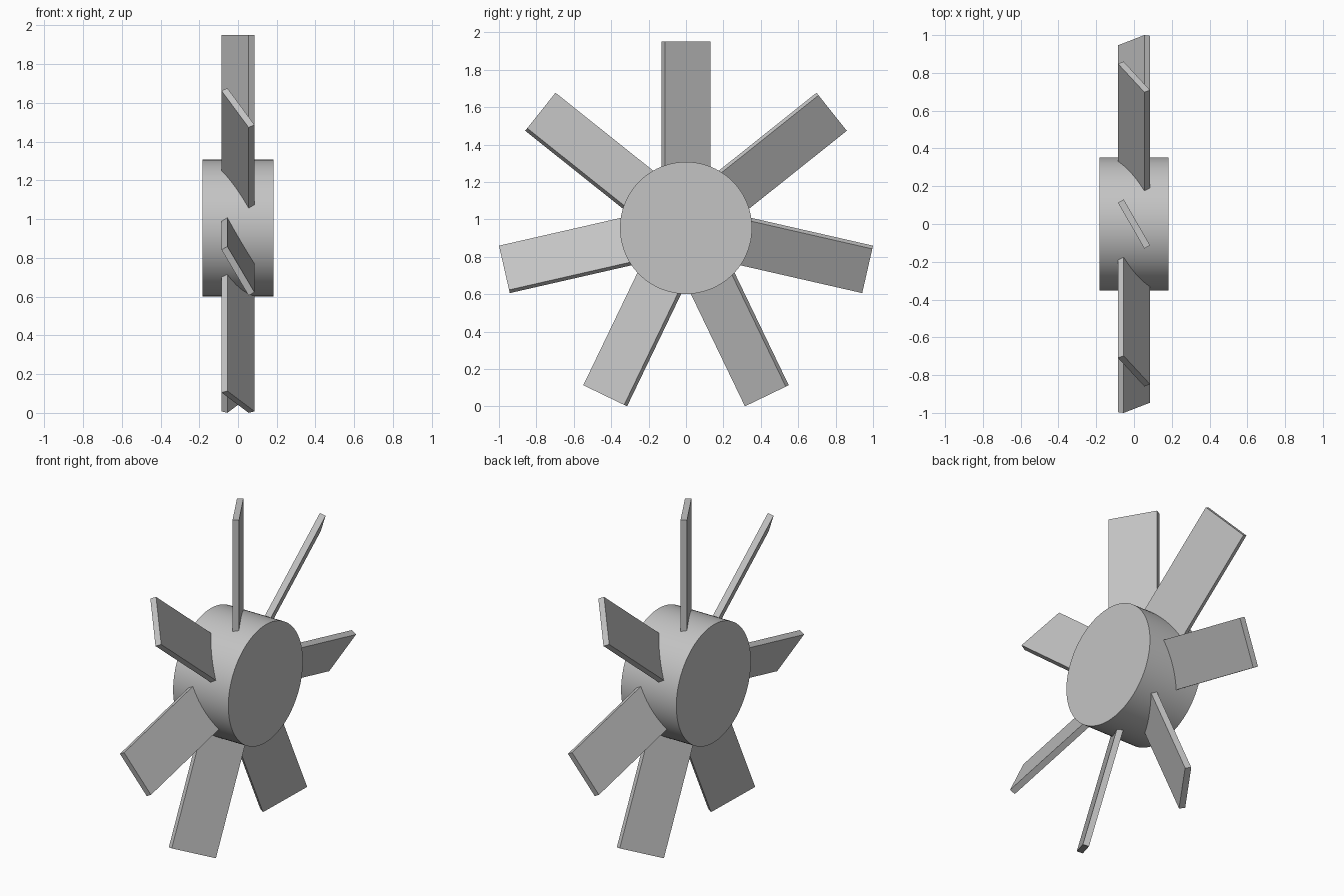
import bpy
import bmesh
from math import radians, tau
from mathutils import Matrix

BLADES = 7
AXIS_Z = 0.954          # height of the rotor axis
HUB_R, HUB_LEN = 0.353, 0.366
ROOT, TIP = 0.30, 0.996  # blade root is buried in the hub
CHORD, THICK = 0.28, 0.035
PITCH = radians(-60)

cube = bpy.data.objects.get("Cube")
if cube:
    bpy.data.objects.remove(cube, do_unlink=True)

grey = bpy.data.materials.new("plain_grey")
grey.use_nodes = True
colour = (0.55, 0.55, 0.55, 1)
grey.diffuse_color = colour
grey.node_tree.nodes["Principled BSDF"].inputs["Base Color"].default_value = colour


def add_object(name, bm):
    mesh = bpy.data.meshes.new(name)
    bm.to_mesh(mesh)
    bm.free()
    mesh.materials.append(grey)
    obj = bpy.data.objects.new(name, mesh)
    bpy.context.collection.objects.link(obj)
    obj.location.z = AXIS_Z
    return obj


# Hub: a solid drum lying along x
bm = bmesh.new()
bmesh.ops.create_cone(bm, cap_ends=True, segments=96, radius1=HUB_R, radius2=HUB_R,
                      depth=HUB_LEN, matrix=Matrix.Rotation(radians(90), 4, 'Y'))
hub = add_object("hub", bm)
bpy.ops.object.select_all(action='DESELECT')
hub.select_set(True)
bpy.context.view_layer.objects.active = hub
bpy.ops.object.shade_smooth_by_angle(angle=radians(30))

# Blades: pitched flat slabs spaced evenly around the hub
for i in range(BLADES):
    bm = bmesh.new()
    shape = (Matrix.Rotation(i * tau / BLADES, 4, 'X')
             @ Matrix.Translation((0, 0, (ROOT + TIP) / 2))
             @ Matrix.Rotation(PITCH, 4, 'Z')
             @ Matrix.Diagonal((CHORD, THICK, TIP - ROOT, 1)))
    bmesh.ops.create_cube(bm, size=1, matrix=shape)
    add_object(f"blade_{i + 1}", bm)
